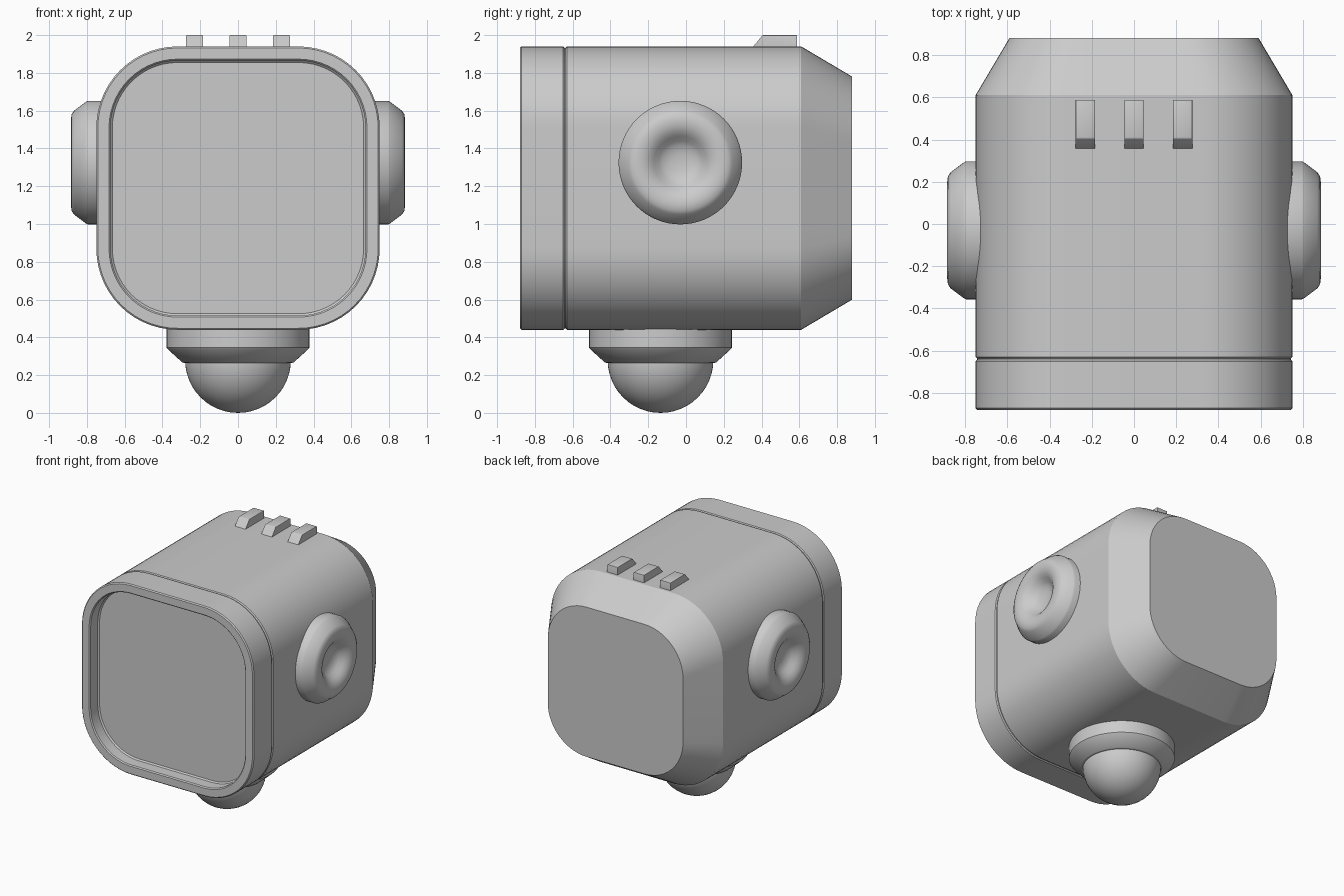
import bpy, bmesh, math
from mathutils import Matrix, Vector

if "Cube" in bpy.data.objects:
    bpy.data.objects.remove(bpy.data.objects["Cube"])

CZ = 1.19   # height of the body axis
grey = bpy.data.materials.new("light grey")
grey.diffuse_color = (0.6, 0.6, 0.6, 1)
grey.use_nodes = True
grey.node_tree.nodes["Principled BSDF"].inputs["Base Color"].default_value = grey.diffuse_color


def finish(bm, name, angle=30):
    bmesh.ops.remove_doubles(bm, verts=bm.verts, dist=1e-5)
    bmesh.ops.recalc_face_normals(bm, faces=bm.faces)
    me = bpy.data.meshes.new(name)
    bm.to_mesh(me)
    bm.free()
    me.materials.append(grey)
    ob = bpy.data.objects.new(name, me)
    bpy.context.collection.objects.link(ob)
    bpy.ops.object.select_all(action='DESELECT')
    ob.select_set(True)
    bpy.context.view_layer.objects.active = ob
    bpy.ops.object.shade_smooth_by_angle(angle=math.radians(angle))
    return ob


def corner(h, r, k, n=14):
    """Points of rounded corner k (0 = right top, counter-clockwise)."""
    sx, sz = [(1, 1), (-1, 1), (-1, -1), (1, -1)][k]
    c = h - r
    return [(sx * c + r * math.cos((k + i / n) * math.pi / 2),
             sz * c + r * math.sin((k + i / n) * math.pi / 2)) for i in range(n + 1)]


def loft(bm, rings, closed, caps):
    """Bridge rings given as lists of (x, y, z); cap the listed ring indices."""
    vr = [[bm.verts.new(p) for p in ring] for ring in rings]
    n = len(vr[0])
    for a, b in zip(vr, vr[1:]):
        for i in range(n if closed else n - 1):
            j = (i + 1) % n
            bm.faces.new((a[i], a[j], b[j], b[i]))
    for c in caps:
        bm.faces.new(vr[c])


def lathe(name, profile, matrix, n=64, angle=30):
    """Spin (radius, height) points about z, then place with matrix."""
    bm = bmesh.new()
    rings = [[(r * math.cos(2 * math.pi * i / n), r * math.sin(2 * math.pi * i / n), z)
              for i in range(n)] for r, z in profile]
    loft(bm, rings, True, [])
    bm.transform(matrix)
    bmesh.ops.remove_doubles(bm, verts=bm.verts, dist=1e-5)
    return finish(bm, name, angle)


# body shells: tapered at the back, split along the side seam
def shell(name, corners, seam_first):
    rings = []
    for y, h in [(-0.645, 0.743), (-0.637, 0.743), (-0.63, 0.75), (0.61, 0.75), (0.88, 0.59)]:
        k = h / 0.75
        pts = [(seam_first * h, -0.24 * k)]
        for c in corners:
            pts += corner(h, 0.43 * k, c)
        pts.append((-seam_first * h, -0.24 * k))
        rings.append([(x, y, CZ + z) for x, z in pts])
    bm = bmesh.new()
    loft(bm, rings, False, [-1])
    # make sure faces look away from the body axis
    ob = finish(bm, name, 20)
    me = ob.data
    if sum((f.center - Vector((0, 0, CZ))).dot(f.normal) * f.area for f in me.polygons) < 0:
        me.flip_normals()


shell("upper_shell", (0, 1), 1)
shell("lower_shell", (2, 3), -1)

# front frame with recessed screen
def square(y, h):
    return [(x, y, CZ + z) for k in range(4) for x, z in corner(h, h - 0.32, k)]


bm = bmesh.new()
loft(bm, [square(y, h) for y, h in [
    (-0.643, 0.70), (-0.643, 0.743), (-0.65, 0.75), (-0.872, 0.75), (-0.88, 0.742),
    (-0.88, 0.683), (-0.872, 0.675), (-0.785, 0.675), (-0.775, 0.665)]], True, [0, -1])
finish(bm, "front_frame", 30)

# round ear knobs with a dimple
ear = [(0, 0.6), (0.327, 0.6), (0.327, 0.795), (0.32, 0.808), (0.275, 0.868), (0.255, 0.881),
       (0.225, 0.885), (0.195, 0.882), (0.165, 0.87), (0.14, 0.85), (0.115, 0.825),
       (0.09, 0.808), (0.05, 0.797), (0, 0.795)]
for side, label in ((1, "right"), (-1, "left")):
    m = Matrix.Translation((0, -0.03, 1.325)) @ Matrix.Rotation(side * math.pi / 2, 4, 'Y')
    lathe(label + "_ear_knob", ear, m, angle=40)

# collar and ball foot underneath
under = Matrix.Translation((0, -0.135, 0))
lathe("foot_collar", [(0, 0.5), (0.378, 0.5), (0.378, 0.345), (0.373, 0.338),
                      (0.295, 0.267), (0.285, 0.264), (0, 0.264)], under)
lathe("ball_foot", [(0.28 * math.sin(t * math.pi / 24), 0.28 - 0.28 * math.cos(t * math.pi / 24))
                    for t in range(25)], under, angle=60)

# three small fins on top
for x, label in ((-0.23, "left"), (0, "middle"), (0.23, "right")):
    side = [(0.34, 1.92), (0.355, 1.938), (0.405, 2.0), (0.588, 2.0), (0.588, 1.92)]
    bm = bmesh.new()
    loft(bm, [[(x + dx, y, z) for y, z in side] for dx in (-0.046, 0.046)], True, [0, 1])
    top = [e for e in bm.edges if all(v.co.z > 1.99 for v in e.verts)]
    bmesh.ops.bevel(bm, geom=top, offset=0.006, segments=2, affect='EDGES', profile=0.5)
    finish(bm, label + "_top_fin", 30)
